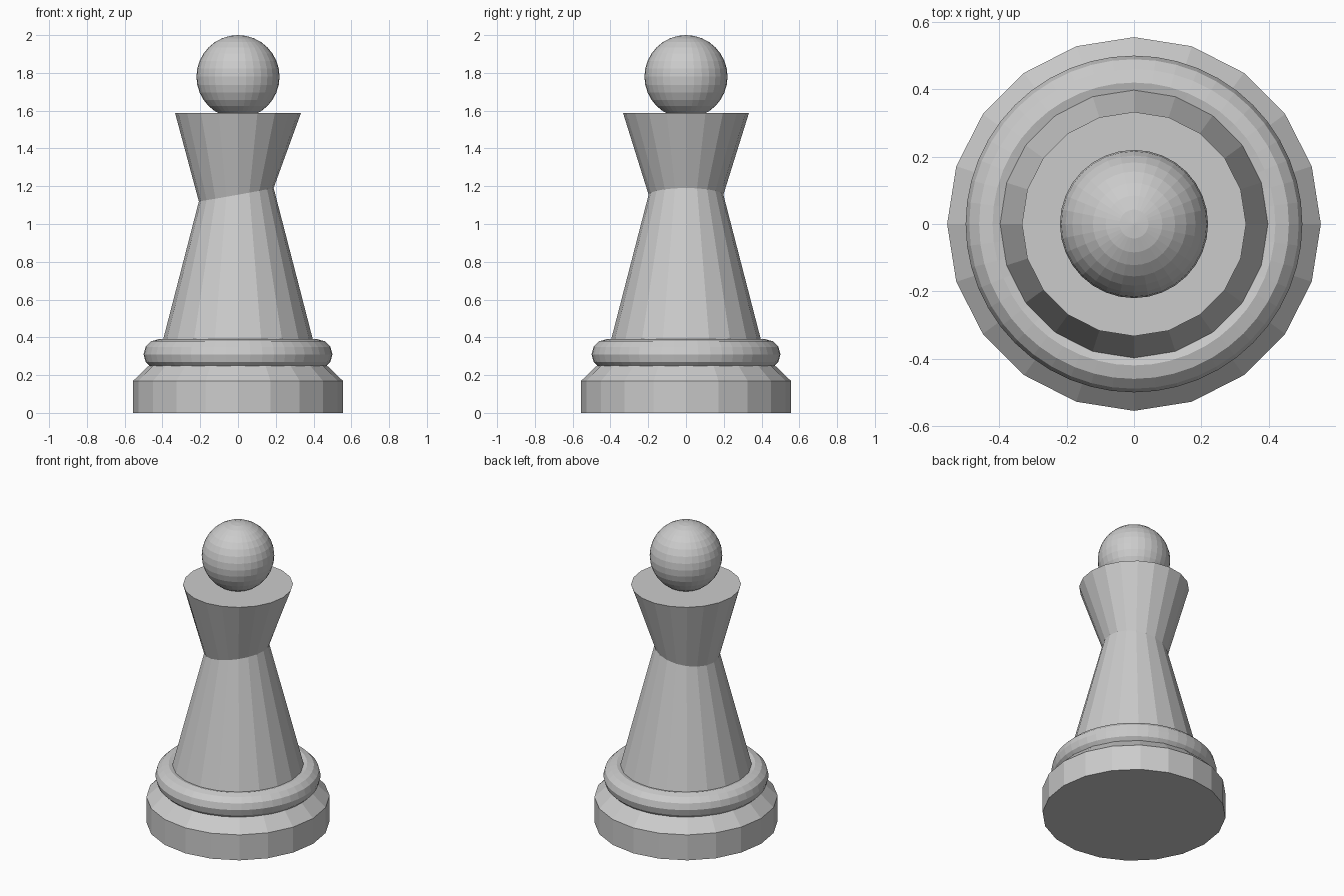
import bpy, bmesh
from math import sin, cos, pi

if "Cube" in bpy.data.objects:
    bpy.data.objects.remove(bpy.data.objects["Cube"])

SIDES = 20
TILT = 0.18  # slope of the slanted neck ring


def make_body(name, rings):
    """Stack rings of (radius, z, tilt) into one closed flat-shaded solid."""
    bm = bmesh.new()
    loops = []
    for r, z, tilt in rings:
        loop = []
        for i in range(SIDES):
            a = 2 * pi * i / SIDES
            dz = tilt * r * cos(a)
            rr = r - 0.26 * dz  # stay on the body's cone while tilted
            loop.append(bm.verts.new((rr * cos(a), rr * sin(a), z + dz)))
        loops.append(loop)
    for lo, hi in zip(loops, loops[1:]):
        for i in range(SIDES):
            j = (i + 1) % SIDES
            bm.faces.new((lo[i], lo[j], hi[j], hi[i]))
    bm.faces.new(loops[0][::-1])
    bm.faces.new(loops[-1])
    mesh = bpy.data.meshes.new(name)
    bm.to_mesh(mesh)
    bm.free()
    obj = bpy.data.objects.new(name, mesh)
    bpy.context.collection.objects.link(obj)
    return obj


# Base, tapered stem and flared collar
make_body("body", [
    (0.555, 0.0, 0), (0.555, 0.17, 0), (0.42, 0.30, 0), (0.396, 0.39, 0),
    (0.198, 1.155, TILT), (0.333, 1.587, 0),
])

# Rounded ring above the base
bpy.ops.mesh.primitive_torus_add(major_radius=0.42, minor_radius=0.08,
                                 major_segments=48, minor_segments=12,
                                 location=(0, 0, 0.31))
bpy.context.object.name = "base_ring"

# Ball on top
bpy.ops.mesh.primitive_uv_sphere_add(segments=32, ring_count=16, radius=0.22,
                                     location=(0, 0, 1.78))
bpy.context.object.name = "head"
